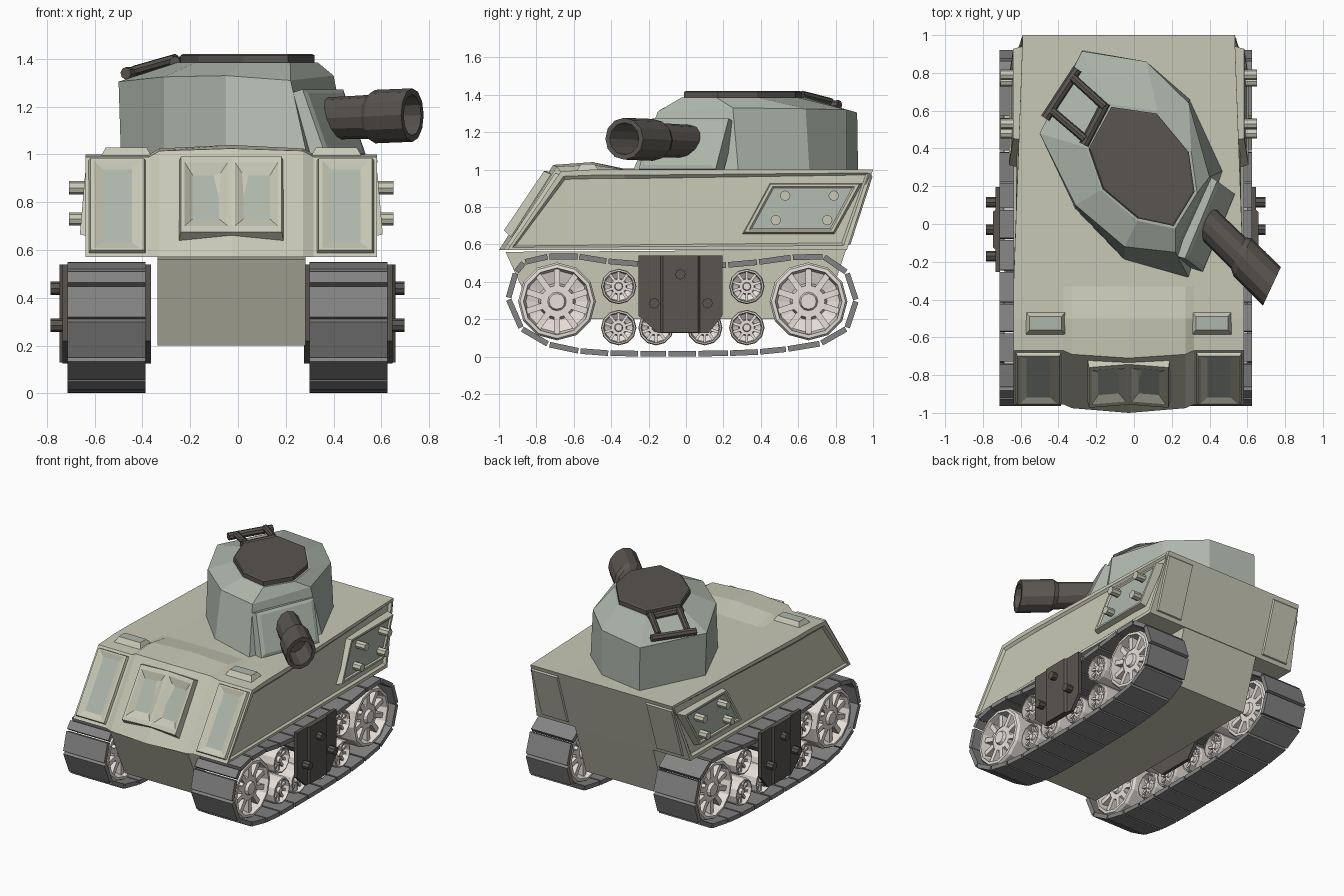
import bpy, bmesh
from math import sin, cos, pi, atan2
from mathutils import Vector as V, Matrix as M

if "Cube" in bpy.data.objects:
    bpy.data.objects.remove(bpy.data.objects["Cube"])


def mat(name, r, g, b):
    m = bpy.data.materials.new(name)
    m.diffuse_color = (r, g, b, 1)
    m.use_nodes = True
    m.node_tree.nodes["Principled BSDF"].inputs["Base Color"].default_value = m.diffuse_color
    return m


OLIVE = mat("olive", .58, .58, .47)
GREEN = mat("grey_green", .42, .47, .41)
DARK = mat("dark_metal", .10, .09, .08)
TRACK = mat("track_grey", .23, .23, .23)
PALE = mat("pale_wheel", .80, .74, .69)
HX, TX = -.028, -.044          # centre lines of hull and running gear


def finish(name, bm, *mats):
    bmesh.ops.recalc_face_normals(bm, faces=bm.faces)
    me = bpy.data.meshes.new(name)
    bm.to_mesh(me)
    bm.free()
    for m in mats:
        me.materials.append(m)
    ob = bpy.data.objects.new(name, me)
    bpy.context.collection.objects.link(ob)
    return ob


def add_loft(bm, rings):
    """Skin equal-sized closed rings and cap both ends; returns the last cap."""
    vs = [[bm.verts.new(p) for p in r] for r in rings]
    n = len(vs[0])
    for a, b in zip(vs, vs[1:]):
        for i in range(n):
            j = (i + 1) % n
            bm.faces.new((a[i], a[j], b[j], b[i]))
    bm.faces.new(vs[0])
    return bm.faces.new(vs[-1])


def loft(name, rings, m):
    bm = bmesh.new()
    add_loft(bm, rings)
    return finish(name, bm, m)


def panel(name, c, u, v, rings, m, cap=None):
    """Four-sided stepped plate: rings are (scale u, scale v, height)."""
    c, u, v = V(c), V(u), V(v)
    n = u.cross(v).normalized()
    bm = bmesh.new()
    f = add_loft(bm, [[c + u * a * i + v * b * j + n * h for i, j in
                       ((-1, -1), (1, -1), (1, 1), (-1, 1))] for a, b, h in rings])
    f.material_index = 1 if cap else 0
    return finish(name, bm, m, cap or m)


def rod(name, p, q, r, m, sides=8):
    p, q = V(p), V(q)
    d = (q - p).normalized()
    a = d.orthogonal().normalized()
    b = d.cross(a)
    return loft(name, [[e + (a * cos(2 * pi * i / sides) + b * sin(2 * pi * i / sides)) * r
                        for i in range(sides)] for e in (p, q)], m)


# --- Upper hull: side profiles lofted across the width, recessed side panels
wing = [(-.955, .57), (-.67, .99), (-.5, 1), (-.33, 1), (1, 1), (.86, .57)]
mid = [(-.975, .57), (-.69, 1.015), (-.5, 1.025), (-.33, 1), (1, 1), (.86, .57)]
nose = [(-1, .57), (-.71, 1.025), (-.5, 1.04), (-.33, 1.005), (1, 1), (.86, .57)]
stations = [(-.61, wing), (-.345, wing), (-.30, mid), (0, nose), (.30, mid), (.345, wing), (.61, wing)]
bm = bmesh.new()
add_loft(bm, [[(HX + x * (.92 if y == 1 else 1), y, z) for y, z in p] for x, p in stations])
bmesh.ops.recalc_face_normals(bm, faces=bm.faces)
sides = [f for f in bm.faces if abs(f.normal.x) > .9]
bmesh.ops.inset_individual(bm, faces=sides, thickness=.03)
bmesh.ops.inset_individual(bm, faces=sides, thickness=.018, depth=-.015)
finish("upper_hull", bm, OLIVE)

# --- Lower hull
low = [(-.965, .56), (-.80, .2), (.73, .2), (.856, .572)]
loft("lower_hull", [[(HX + x, y, z) for y, z in low] for x in (-.31, .31)], OLIVE)

# --- Framed panels on the sloped front, the rear, the roof and the sides
slope = (0, .56, .83)
for s, side in ((-1, "left"), (1, "right")):
    panel(side + "_front_panel", (HX + s * .478, -.812, .782), (1, 0, 0), slope,
          [(.122, .235, -.01), (.112, .23, .018), (.096, .22, .018), (.062, .185, .004)], OLIVE, GREEN)
    panel(side + "_vision_port", (HX + s * .107, -.833, .817), (1, -s * .08, 0), slope,
          [(.110, .2, -.02), (.106, .19, .03), (.09, .16, .03), (.055, .11, .008)], OLIVE, GREEN)
    panel(side + "_roof_block", (HX + s * .44, -.525, .995), (1, 0, 0), (0, 1, 0),
          [(.105, .06, 0), (.085, .035, .035)], OLIVE, GREEN)
    panel(side + "_rear_panel", (HX + s * .455, .927, .785), (-1, 0, 0), (0, .31, .95),
          [(.115, .205, -.01), (.1, .19, .012)], OLIVE)
    panel(side + "_side_plate", (HX + s * .578, .62, .79), (0, s * .25, 0), (-s * .012, .075, .138),
          [(1, 1, -.02), (.95, .93, .045), (.88, .84, .045), (.84, .78, .036)], OLIVE, GREEN)
    for i, (y, z) in enumerate(((.53, .86), (.79, .86), (.48, .73), (.755, .73))):
        rod(f"{side}_plate_bolt_{i}", (HX + s * .58, y, z), (HX + s * .68, y, z), .028, OLIVE)

# --- Tracks: one plate per segment of the path
path = [(-.95, .31), (-.91, .45), (-.865, .505), (-.735, .535), (-.575, .535), (-.42, .51), (-.25, .495),
        (-.08, .485), (.08, .485), (.22, .49), (.385, .505), (.565, .53), (.735, .535), (.86, .45),
        (.91, .30), (.86, .15), (.72, .07), (.54, .04), (.39, .025), (.23, .018), (.06, .016),
        (-.1, .016), (-.25, .016), (-.41, .018), (-.57, .03), (-.735, .065), (-.88, .15)]


def track(name, x):
    bm = bmesh.new()
    for (y0, z0), (y1, z1) in zip(path, path[1:] + path[:1]):
        d = V((0, y1 - y0, z1 - z0))
        bmesh.ops.create_cube(bm, size=1, matrix=M.Translation((x, (y0 + y1) / 2, (z0 + z1) / 2))
                              @ M.Rotation(atan2(d.z, d.y), 4, 'X')
                              @ M.Diagonal((.326, d.length - .012, .03, 1)))
    finish(name, bm, TRACK)


# --- Spoked wheel: lathed hub and deep rim with bars across the recess
def wheel(name, x, y, z, R, w=.14, seg=12):
    half = [(w - .01, .14), (w - .01, .2), (w - .03, .24), (w - .03, .42), (w - .09, .48),
            (w - .07, .80), (w, .86), (w - .002, .95), (w - .02, 1)]
    prof = [(-a, r) for a, r in half] + half[::-1]
    bm = bmesh.new()
    add_loft(bm, [[(a, r * R * cos(2 * pi * i / seg), r * R * sin(2 * pi * i / seg))
                   for i in range(seg)] for a, r in prof])
    for i in range(10):
        bmesh.ops.create_cube(bm, size=1, matrix=M.Rotation(2 * pi * i / 10, 4, 'X')
                              @ M.Translation((0, 0, .62 * R))
                              @ M.Diagonal((2 * w - .05, .16 * R, .46 * R, 1)))
    bm.transform(M.Translation((x, y, z)))
    finish(name, bm, PALE)


wheels = [(-.69, .295, .208), (.655, .295, .208), (-.36, .375, .095), (.325, .375, .095),
          (-.36, .155, .095), (-.16, .155, .095), (.1, .155, .095), (.325, .155, .095)]
guard = [(-.255, .54), (.195, .54), (.195, .22), (.12, .125), (-.15, .125), (-.255, .22)]
for s, side in ((-1, "left"), (1, "right")):
    x = TX + s * .506
    track(side + "_track", x)
    for i, (y, z, r) in enumerate(wheels):
        wheel(f"{side}_wheel_{i}", x, y, z, r)
    # Suspension guard plates outside and inside the track
    for part, a, b in (("outer", .665, .69), ("inner", .32, .345)):
        loft(f"{side}_{part}_guard", [[(TX + s * k, y, z) for y, z in guard] for k in (a, b)], DARK)
    panel(side + "_guard_rib", (TX + s * .685, -.03, .335), (0, s * .11, 0), (0, 0, .205),
          [(1, 1, 0), (.85, 1, .018)], DARK)
    rod(side + "_guard_beam", (TX + s * .33, -.03, .33), (TX + s * .67, -.03, .33), .05, DARK)
    for i, (y, z) in enumerate(((-.17, .285), (.115, .285), (-.03, .44))):
        rod(f"{side}_guard_bolt_{i}", (TX + s * .67, y, z), (TX + s * .74, y, z), .028, DARK)

# --- Turret: skewed octagon, steep walls, sloped shoulder, flat roof
base = [(-.275, .92), (.065, .86), (.295, .66), (.47, .28), (.29, -.285), (-.05, -.19), (-.31, .08), (-.49, .48)]
shoulder = [(-.275, .915, 1.305), (.065, .86, 1.32), (.29, .64, 1.325), (.40, .25, 1.33), (.22, -.15, 1.31),
            (-.05, -.12, 1.33), (-.31, .10, 1.325), (-.50, .48, 1.305)]
hatch = [(-.12, .62), (.12, .585), (.29, .38), (.32, .17), (.21, -.01), (.02, .03), (-.165, .185), (-.24, .40)]


def hatch_ring(k, z):
    return [(.04 + (x - .04) * k, .3 + (y - .3) * k, z) for x, y in hatch]


loft("turret", [[(x, y, .99) for x, y in base], shoulder, hatch_ring(1.05, 1.385)], GREEN)
loft("turret_hatch", [hatch_ring(1, 1.375), hatch_ring(1, 1.415), hatch_ring(.97, 1.42)], DARK)

# --- Gun mantlet and barrel with hollow muzzle
panel("gun_mantlet", (.385, -.005, 1.13), (.085, .205, 0), (-.047, .035, .135),
      [(1.05, 1.05, -.06), (1, 1, .02), (.88, .86, .028)], GREEN)
p0, p1, across = V((.36, .035, 1.15)), V((.73, -.33, 1.165)), V((.42, .9, 0)).normalized()
loft("gun_barrel", [[p0.lerp(p1, t) + across * r * cos(2 * pi * i / 12) + V((0, 0, r * sin(2 * pi * i / 12)))
                     for i in range(12)] for t, r in
                    ((0, .088), (.52, .092), (.58, .112), (1, .112), (1, .086), (.6, .08))], DARK)

# --- Hinge frame behind the hatch
for name, p, q, r in (("hinge_outer_bar", (-.30, .82, 1.345), (-.47, .56, 1.34), .026),
                      ("hinge_inner_bar", (-.15, .64, 1.385), (-.265, .42, 1.385), .026),
                      ("hinge_arm_a", (-.325, .775, 1.36), (-.155, .62, 1.40), .022),
                      ("hinge_arm_b", (-.435, .60, 1.35), (-.26, .45, 1.40), .022)):
    rod(name, p, q, r, DARK)
